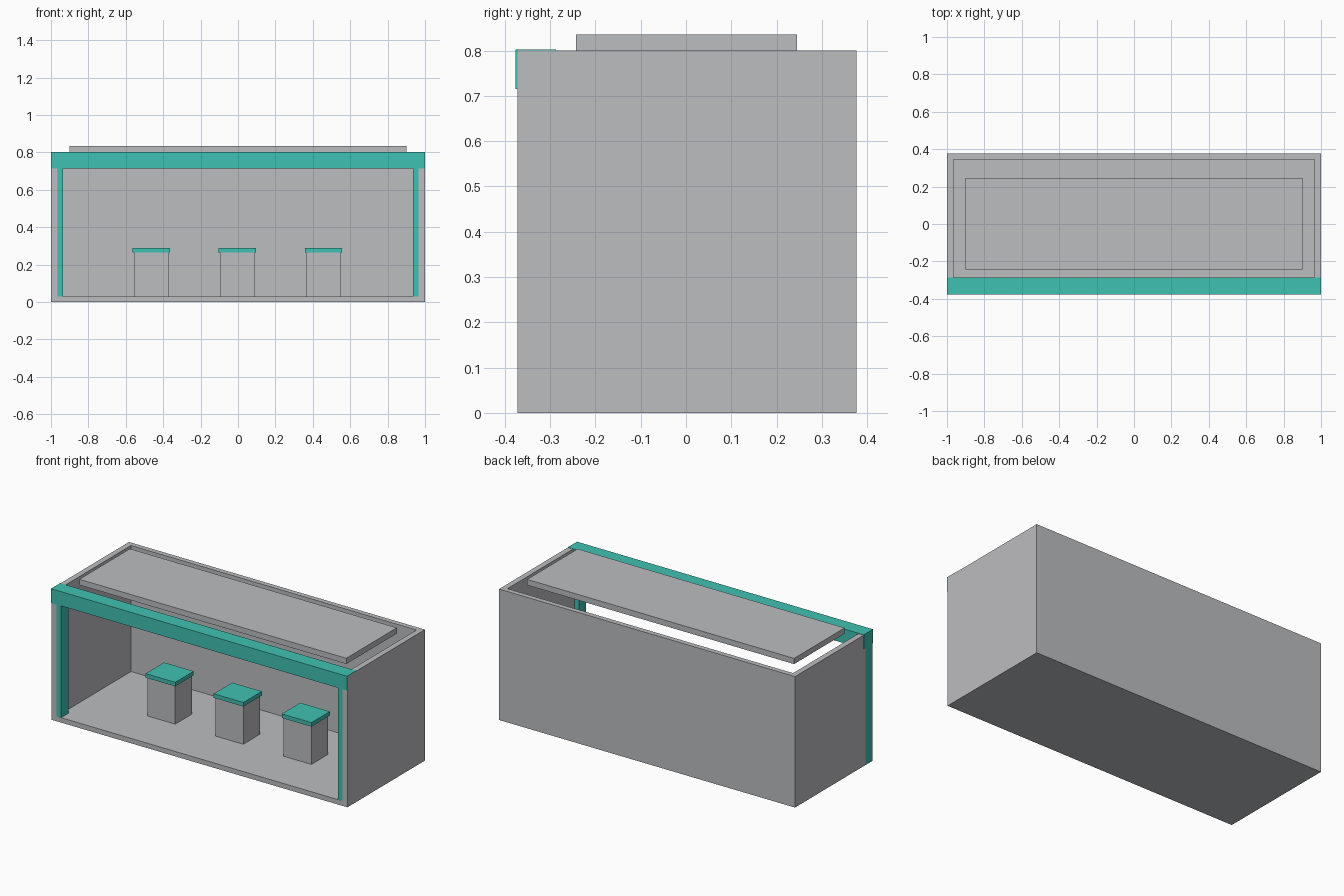
import bpy
import bmesh
from mathutils import Matrix, Vector

if "Cube" in bpy.data.objects:
    bpy.data.objects.remove(bpy.data.objects["Cube"])


def material(name, rgb):
    m = bpy.data.materials.new(name)
    m.diffuse_color = (*rgb, 1)
    m.use_nodes = True
    m.node_tree.nodes["Principled BSDF"].inputs["Base Color"].default_value = m.diffuse_color
    return m


GREY = material("light_grey", (0.503, 0.509, 0.530))
TEAL = material("teal", (0.051, 0.533, 0.445))


def box(name, x, y, z, mat):
    """Box from (min, max) ranges on each axis."""
    lo, hi = map(Vector, zip(x, y, z))
    bm = bmesh.new()
    bmesh.ops.create_cube(bm, size=1, matrix=Matrix.Translation((lo + hi) / 2)
                          @ Matrix.Diagonal((*(hi - lo), 1)))
    mesh = bpy.data.meshes.new(name)
    bm.to_mesh(mesh)
    bm.free()
    mesh.materials.append(mat)
    ob = bpy.data.objects.new(name, mesh)
    bpy.context.collection.objects.link(ob)
    return ob


FRONT, BACK, TOP = -0.372, 0.376, 0.80
WALL, FLOOR = 0.035, 0.03

# Open-fronted, open-topped shell
box("floor", (-1, 1), (FRONT, BACK), (0, FLOOR), GREY)
box("back_wall", (-1, 1), (BACK - WALL + 0.004, BACK), (FLOOR, TOP), GREY)
for side, x in (("left", (-1, -1 + WALL)), ("right", (1 - WALL, 1))):
    box(side + "_wall", x, (FRONT, BACK - WALL + 0.004), (FLOOR, TOP), GREY)

# Floating roof panel
box("roof_panel", (-0.902, 0.902), (-0.243, 0.245), (TOP, 0.835), GREY)

# Front trim: header beam and corner posts
box("header_beam", (-1.0005, 0.9995), (-0.376, -0.287), (0.715, 0.802), TEAL)
post_y, post_z = (FRONT + 0.0005, -0.302), (0.001, 0.75)
box("left_post", (-1.0005, -0.935), post_y, post_z, TEAL)
box("right_post", (0.935, 0.9995), post_y, post_z, TEAL)

# Row of display plinths with teal caps
for i, cx in enumerate((-0.463, -0.003, 0.457), 1):
    box(f"plinth_{i}", (cx - 0.094, cx + 0.094), (-0.079, 0.083), (FLOOR, 0.265), GREY)
    box(f"plinth_cap_{i}", (cx - 0.1, cx + 0.1), (-0.087, 0.091), (0.265, 0.29), TEAL)
